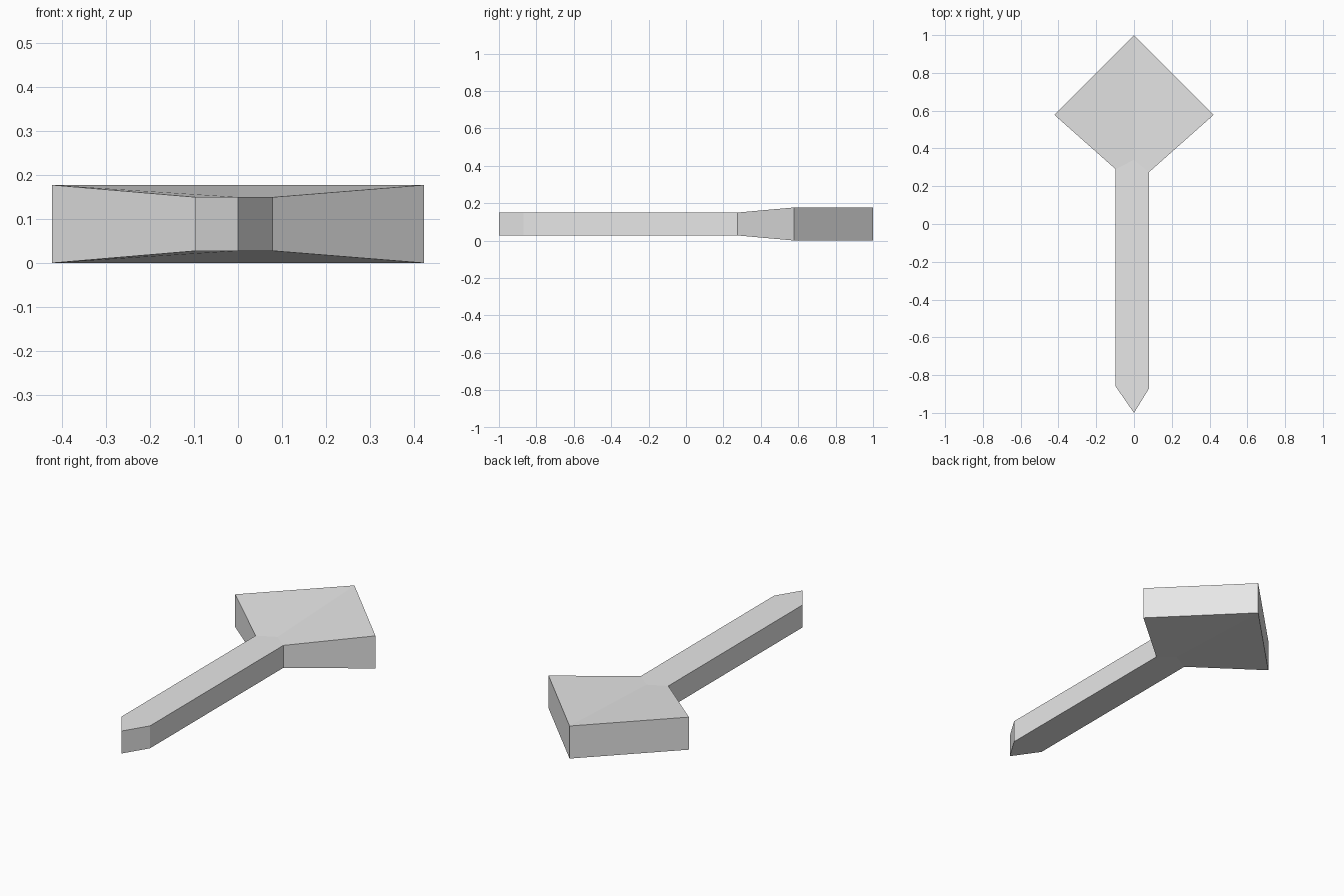
import bpy
import bmesh

cube = bpy.data.objects.get("Cube")
if cube:
    bpy.data.objects.remove(cube, do_unlink=True)

# Material
grey = bpy.data.materials.new("light_grey")
grey.use_nodes = True
colour = (0.8, 0.8, 0.8, 1)
grey.diffuse_color = colour
grey.node_tree.nodes["Principled BSDF"].inputs["Base Color"].default_value = colour

# Plan outline, counter-clockwise from the pointed handle end
OUTLINE = [(0, -1), (0.08, -0.87), (0.08, 0.275), (0.422, 0.578),
           (0, 1), (-0.422, 0.578), (-0.097, 0.29), (-0.097, -0.86)]
THROAT = (0, 0.34)   # where handle and head meet on the centre line
MID, HANDLE_HALF, HEAD_HALF = 0.0885, 0.061, 0.0885

bm = bmesh.new()


def layer(side):
    """Vertices of the upper (+1) or lower (-1) skin, thicker at the head."""
    return [bm.verts.new((x, y, MID + side * (HEAD_HALF if y > 0.5 else HANDLE_HALF)))
            for x, y in OUTLINE + [THROAT]]


def skin(v):
    """Flat handle face and two sloping head faces."""
    tip, r_front, r_back, r_corner, back, l_corner, l_back, l_front, throat = v
    bm.faces.new((tip, r_front, r_back, throat, l_back, l_front))
    for a, b, c in ((r_back, r_corner, back), (back, l_corner, l_back)):
        bm.faces.new((throat, a, b, c))


top, bottom = layer(1), layer(-1)
skin(top)
skin(bottom)

# Side walls
count = len(OUTLINE)
for i in range(count):
    j = (i + 1) % count
    bm.faces.new((bottom[i], bottom[j], top[j], top[i]))

bmesh.ops.recalc_face_normals(bm, faces=bm.faces)
mesh = bpy.data.meshes.new("handle_and_head")
bm.to_mesh(mesh)
bm.free()
mesh.materials.append(grey)
bpy.context.collection.objects.link(bpy.data.objects.new("handle_and_head", mesh))
